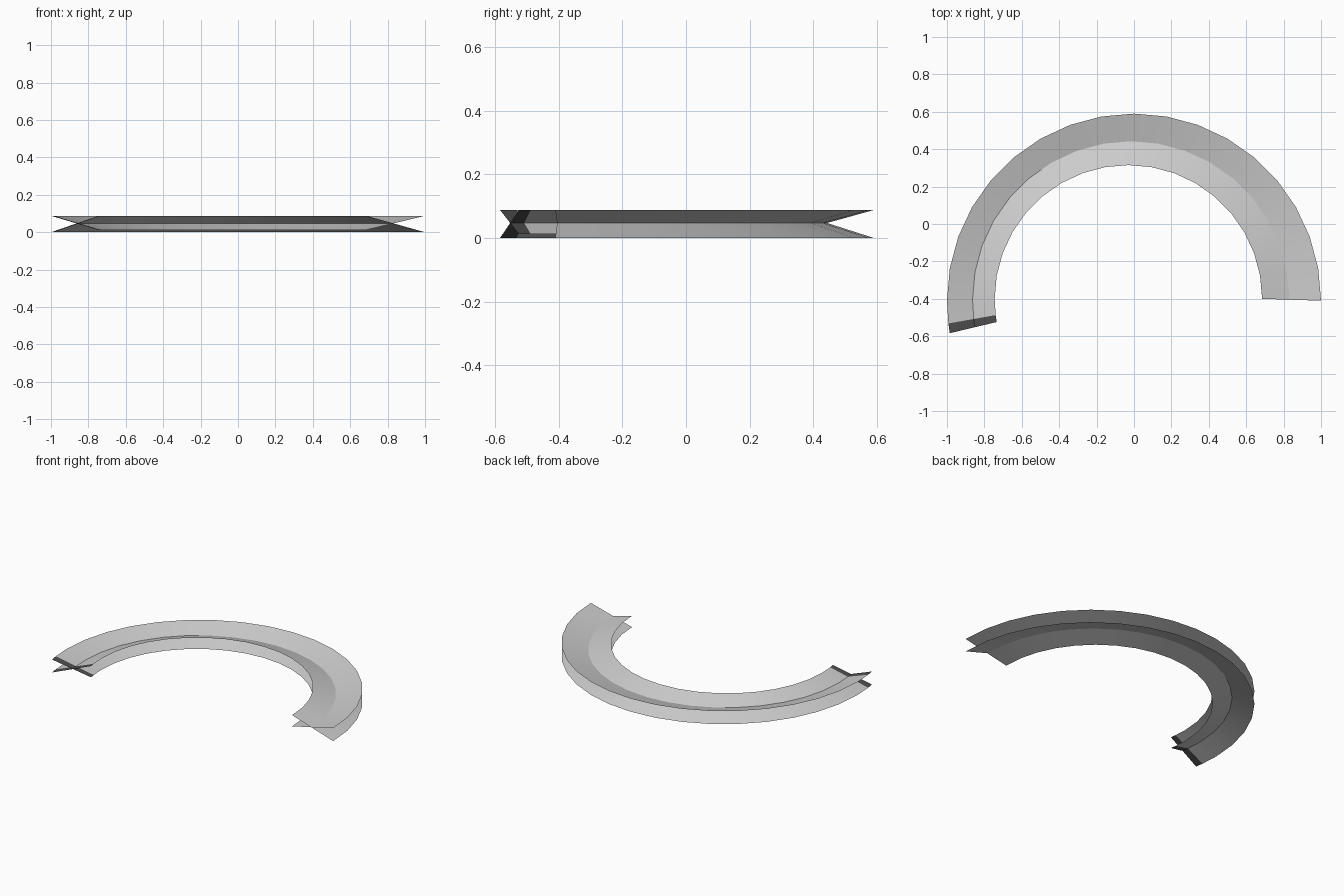
import bpy
import math

cube = bpy.data.objects.get("Cube")
if cube:
    bpy.data.objects.remove(cube, do_unlink=True)


def make_material(name, value):
    mat = bpy.data.materials.new(name)
    mat.use_nodes = True
    colour = (value, value, value, 1)
    mat.diffuse_color = colour
    mat.node_tree.nodes["Principled BSDF"].inputs["Base Color"].default_value = colour
    return mat


light_grey = make_material("light grey", 0.62)
dark_grey = make_material("dark grey", 0.08)

# Ten degree steps around the arc, with a short dark band at the far end
BAND_START = 187
angles = list(range(0, 181, 10)) + [BAND_START, 190]

# Rims: radius, centre x, centre y; the inner one sits slightly off centre
OUTER = (1.0, 0.0, -0.41)
INNER = (0.715, -0.03, -0.40)


def rim_point(rim, angle, z):
    radius, cx, cy = rim
    a = math.radians(angle)
    return (cx + radius * math.cos(a), cy + radius * math.sin(a), z)


def make_blade(name, outer_z, inner_z):
    """Sloping ribbon between the outer and the inner rim."""
    verts, faces = [], []
    for angle in angles:
        verts += [rim_point(OUTER, angle, outer_z), rim_point(INNER, angle, inner_z)]
    for i in range(len(angles) - 1):
        k = 2 * i
        faces.append((k, k + 2, k + 3, k + 1))
    mesh = bpy.data.meshes.new(name)
    mesh.from_pydata(verts, [], faces)
    mesh.materials.append(light_grey)
    mesh.materials.append(dark_grey)
    for face, start in zip(mesh.polygons, angles):
        face.material_index = int(start >= BAND_START)
    obj = bpy.data.objects.new(name, mesh)
    bpy.context.collection.objects.link(obj)
    bpy.ops.object.select_all(action="DESELECT")
    obj.select_set(True)
    bpy.context.view_layer.objects.active = obj
    bpy.ops.object.shade_smooth_by_angle(angle=math.radians(30))


# Two ribbons crossing in an X section
make_blade("outward_rising_blade", 0.088, 0.012)
make_blade("inward_rising_blade", 0.0, 0.088)
